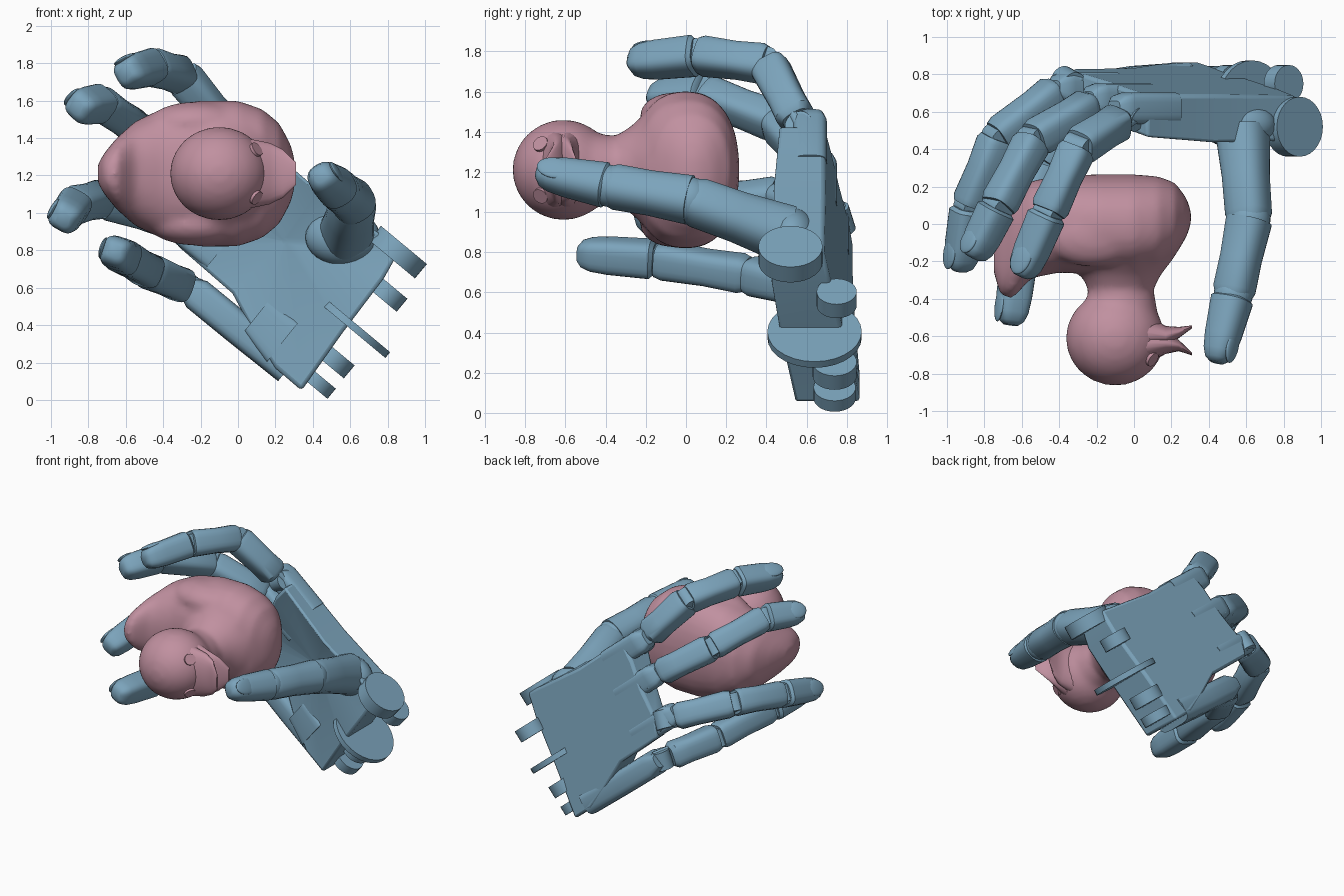
import bpy, bmesh, math
from mathutils import Vector as V, Matrix

if "Cube" in bpy.data.objects:
    bpy.data.objects.remove(bpy.data.objects["Cube"])

def material(name, rgb):
    m = bpy.data.materials.new(name)
    m.diffuse_color = (*rgb, 1)
    m.use_nodes = True
    m.node_tree.nodes["Principled BSDF"].inputs["Base Color"].default_value = m.diffuse_color
    return m

BLUE = material("steel_blue", (0.20, 0.37, 0.50))
PINK = material("dusty_pink", (0.53, 0.28, 0.35))

def finish(name, bm, mat, angle=35):
    bmesh.ops.recalc_face_normals(bm, faces=bm.faces)
    me = bpy.data.meshes.new(name)
    bm.to_mesh(me)
    bm.free()
    ob = bpy.data.objects.new(name, me)
    bpy.context.collection.objects.link(ob)
    me.materials.append(mat)
    bpy.context.view_layer.objects.active = ob
    ob.select_set(True)
    bpy.ops.object.shade_smooth_by_angle(angle=math.radians(angle))
    ob.select_set(False)
    return ob

def loft(bm, stations, p, q, e=2.0, n=24):
    """Skin superellipse rings; station = (centre, half size along p, half size along q)."""
    rings = []
    for c, a, b in stations:
        ring = []
        for i in range(n):
            t = 2 * math.pi * (i + 0.5) / n
            co, si = math.cos(t), math.sin(t)
            x = math.copysign(abs(co) ** (2 / e), co) * a
            y = math.copysign(abs(si) ** (2 / e), si) * b
            ring.append(bm.verts.new(V(c) + p * x + q * y))
        rings.append(ring)
    for r, s in zip(rings, rings[1:]):
        for i in range(n):
            j = (i + 1) % n
            bm.faces.new((r[i], r[j], s[j], s[i]))
    bm.faces.new(rings[0][::-1])
    bm.faces.new(rings[-1])

def ball(bm, c, size, rot=None):
    m = Matrix.Translation(c) @ (rot or Matrix()) @ Matrix.Diagonal((*size, 1))
    bmesh.ops.create_uvsphere(bm, u_segments=28, v_segments=16, radius=1, matrix=m)

def disc(bm, c, axis, r, t, n=28):
    rot = V(axis).to_track_quat('Z', 'Y').to_matrix().to_4x4()
    bmesh.ops.create_cone(bm, cap_ends=True, segments=n, radius1=r, radius2=r, depth=t,
                          matrix=Matrix.Translation(c) @ rot)

X, Y, Z = V((1, 0, 0)), V((0, 1, 0)), V((0, 0, 1))
ZC = 1.21

# Toy bird lying on its base toward +y: body, neck, head and wings fused
bm = bmesh.new()
body = [(-0.75, -0.26, -0.14, .05), (-0.715, -0.38, -0.02, .11), (-0.65, -0.40, 0.14, .19),
        (-0.55, -0.29, 0.23, .28), (-0.40, -0.26, 0.26, .35), (-0.20, -0.27, 0.265, .392),
        (0.0, -0.27, 0.265, .39), (0.13, -0.24, 0.255, .345), (0.22, -0.17, 0.22, .27),
        (0.28, -0.07, 0.14, .16), (0.305, 0.0, 0.07, .07)]
loft(bm, [((x, (a + b) / 2, ZC), (b - a) / 2, h) for x, a, b, h in body], Y, Z, 2.3, 36)
neck = [(-0.10, .33, .33), (-0.2, .27, .29), (-0.27, .215, .22), (-0.35, .175, .17), (-0.43, .19, .18), (-0.5, .2, .2)]
loft(bm, [((-0.07, y, ZC), a, b) for y, a, b in neck], X, Z, 2, 32)
ball(bm, (-0.1, -0.61, ZC), (.265, .255, .25))
ball(bm, (0.03, -0.63, ZC), (.13, .11, .19))
for s in (-1, 1):
    ball(bm, (-0.22, -0.06, ZC + s * .27), (.26, .17, .115))
duck = finish("bird_body", bm, PINK, 60)
mod = duck.modifiers.new("fuse", 'REMESH')
mod.mode, mod.voxel_size, mod.use_smooth_shade = 'VOXEL', 0.022, True
mod = duck.modifiers.new("soften", 'SMOOTH')
mod.iterations, mod.factor = 7, 0.5

# Open beak: two flaring lips
bm = bmesh.new()
for ys in ((-0.65, -0.64, -0.65, -0.695), (-0.59, -0.60, -0.58, -0.55)):
    loft(bm, [((x, y, ZC), h, w) for x, y, h, w in
              zip((0.05, 0.17, 0.24, 0.31), ys, (.11, .055, .03, .008), (.19, .165, .13, .06))], Y, Z, 2, 24)
finish("beak", bm, PINK, 50)

# Eyes
bm = bmesh.new()
for s in (-1, 1):
    disc(bm, (0.085, -0.715, ZC + s * .12), (.65, -.42, s * .45), .04, .05)
finish("eyes", bm, PINK)

# Hand directions: U toward the fingertips, W across the palm
U = V((-0.77, 0, 0.64))
W = V((0.64, 0, 0.77))

def back_y(x, z):
    return 0.68 + (1.195 - 0.63 * x - 0.77 * z) * 0.2

# Palm shell: outline (x, z, front y), flat back, dished front
outline = [(0.07, 1.43, .46), (-0.04, 1.31, .50), (-0.15, 1.14, .58), (-0.31, 0.96, .68),
           (-0.33, 0.83, .70), (-0.03, 0.57, .62), (0.10, 0.33, .56), (0.20, 0.17, .54),
           (0.34, 0.05, .54), (0.56, 0.36, .47), (0.78, 0.65, .42), (0.87, 0.81, .44), (0.43, 1.12, .43)]
bm = bmesh.new()
fr = [bm.verts.new((x, y, z)) for x, z, y in outline]
bk = [bm.verts.new((x, back_y(x, z), z)) for x, z, y in outline]
mid = bm.verts.new((0.25, 0.58, 0.85))
for i in range(len(fr)):
    j = (i + 1) % len(fr)
    bm.faces.new((fr[i], fr[j], mid))
    bm.faces.new((fr[i], bk[i], bk[j], fr[j]))
bm.faces.new(bk)
palm = finish("palm", bm, BLUE, 40)
bv = palm.modifiers.new("round", 'BEVEL')
bv.width, bv.segments, bv.limit_method = 0.02, 2, 'ANGLE'

# Little-finger metacarpal bar beside the palm, with its step block
bm = bmesh.new()
d = (V((-0.28, .7, .60)) - V((0.27, .7, .16))).normalized()
side = d.cross(Y).normalized()
loft(bm, [((0.27, .715, .17), .09, .15), ((0.0, .71, .385), .09, .135), ((-0.22, .70, .565), .09, .11),
          ((-0.29, .70, .62), .05, .09)], side, d.cross(side), 4, 20)
loft(bm, [((0.24, .64, .31), .14, .10), ((0.10, .65, .45), .11, .09)], side, d.cross(side), 6, 20)
finish("little_finger_metacarpal", bm, BLUE)

# Wrist hinge plates along the palm's lower edge
bm = bmesh.new()
for c, r, t in (((0.855, .52, .79), .16, .10), ((0.80, .75, .57), .10, .09), ((0.62, .64, .39), .235, .04),
                ((0.51, .74, .22), .11, .09), ((0.42, .74, .10), .105, .07)):
    disc(bm, c, W, r, t)
finish("wrist_hinges", bm, BLUE)

def finger(name, pts, radii):
    """Hinged finger: boxy tapered links, pins at the joints, a domed tip and a nail."""
    pts = [V(p) for p in pts]
    thumb = name == "thumb"
    s = (pts[1] - pts[0]).cross(pts[-1] - pts[1]).normalized()
    bm = bmesh.new()
    last = len(pts) - 2
    for k in range(last + 1):
        a, b = pts[k], pts[k + 1]
        d = (b - a).normalized()
        length = (b - a).length
        n = s.cross(d).normalized()
        q = d.cross(n)
        r0, r1 = radii[k], radii[k + 1]
        prof = [(0.01, .85), (0.08, .97), (0.45, .92), (0.90, 1.0), (0.98, .9)]
        if k == 0:
            prof[0], prof[1] = (0.15, .72), (0.22, .95)
        if thumb:
            prof = [(0, 1), (.5, .95), (.92, 1), (1, .9)]
        if k == last:
            prof = [(0.02, .82), (0.07, 1.02), (0.6, 1.0), (0.82, .92), (0.94, .74), (1.0, .42)]
        loft(bm, [(a + d * length * t, (r0 + (r1 - r0) * t) * f, (r0 + (r1 - r0) * t) * f)
                  for t, f in prof], n, q, 2.5 if thumb else 3.2, 24)
        if thumb:
            ball(bm, a, (r0 * .97,) * 3)
        else:
            disc(bm, a, q, r0 * .7, r0 * 1.3, 20)
        if k == 0 and not thumb:
            for e in (-1, 1):
                disc(bm, a + d * .05 + q * e * r0 * .5, d, .025, .2, 10)
        if k == last:
            out = -n if n.dot(pts[k] - (pts[0] + pts[-1]) / 2) < 0 else n
            rot = Matrix((d, q, out)).transposed().to_4x4()
            ball(bm, a + d * length * .74 + out * r1 * .88, (length * .24, r1 * .68, r1 * .2), rot)
    finish(name, bm, BLUE, 40)

fingers = {
    "index_finger": [(-.03, .58, 1.41), (-.30, .41, 1.735), (-.46, .06, 1.78), (-.605, -.28, 1.745)],
    "middle_finger": [(-.17, .67, 1.20), (-.54, .45, 1.45), (-.73, .09, 1.585), (-.865, -.18, 1.565)],
    "ring_finger": [(-.35, .76, .96), (-.73, .46, 1.075), (-.88, .09, 1.04), (-.935, -.25, .965)],
    "little_finger": [(-.27, .68, .60), (-.48, .31, .69), (-.61, -.15, .765), (-.66, -.54, .795)],
}
for name, pts in fingers.items():
    finger(name, pts, (.10, .097, .093, .087))

# Rounded knuckle tabs reaching from the palm to each finger hinge, flush with the back
bm = bmesh.new()
for name in ("index_finger", "middle_finger", "ring_finger"):
    k = V(fingers[name][0])
    c = V((k.x, back_y(k.x, k.z) - .088, k.z))
    side = U.cross(Y).normalized()
    loft(bm, [(c - U * .3, .085, .085), (c + U * .02, .085, .085), (c + U * .07, .075, .07),
              (c + U * .1, .05, .04)], side, Y, 4, 20)
finish("knuckle_tabs", bm, BLUE)

# Thumb with its broad mount on the palm
finger("thumb", [(0.58, .50, .89), (0.615, 0.02, 1.06), (0.53, -.38, 1.13), (0.44, -.74, 1.2)],
       (.14, .118, .108, .085))
bm = bmesh.new()
ball(bm, (0.56, .53, .87), (.2, .13, .15))
finish("thumb_mount", bm, BLUE)
